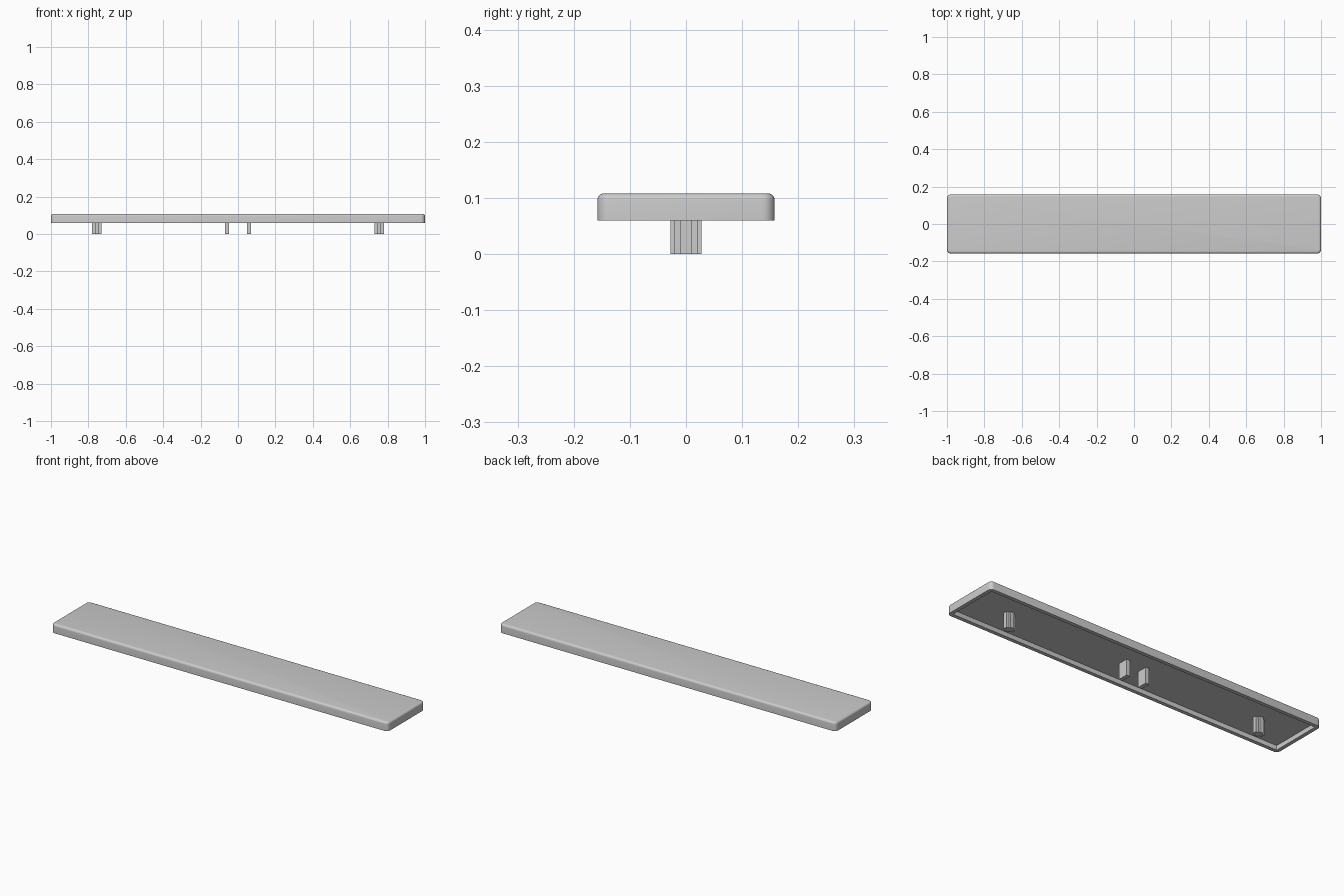
import bpy
import bmesh
from mathutils import Vector

if "Cube" in bpy.data.objects:
    bpy.data.objects.remove(bpy.data.objects["Cube"], do_unlink=True)

LENGTH, WIDTH = 2.0, 0.316
RIM_Z, CEILING_Z, TOP_Z = 0.06, 0.084, 0.108
WALL = 0.02

grey = bpy.data.materials.new("light_grey_plastic")
grey.use_nodes = True
colour = (0.6, 0.6, 0.6, 1)
grey.diffuse_color = colour
grey.node_tree.nodes["Principled BSDF"].inputs["Base Color"].default_value = colour


def finish(name, bm):
    bmesh.ops.recalc_face_normals(bm, faces=bm.faces)
    mesh = bpy.data.meshes.new(name)
    bm.to_mesh(mesh)
    bm.free()
    mesh.materials.append(grey)
    obj = bpy.data.objects.new(name, mesh)
    bpy.context.collection.objects.link(obj)
    return obj


def post(name, x, outline):
    """Upright post from the ground to the cap's ceiling."""
    bm = bmesh.new()
    base = bm.faces.new([bm.verts.new((x + px, py, 0)) for px, py in outline])
    geom = bmesh.ops.extrude_face_region(bm, geom=[base])["geom"]
    bmesh.ops.translate(bm, vec=(0, 0, CEILING_Z),
                        verts=[v for v in geom if isinstance(v, bmesh.types.BMVert)])
    return finish(name, bm)


# Cap: rounded slab with a shallow hollow underneath
bm = bmesh.new()
bmesh.ops.create_cube(bm, size=1)
for v in bm.verts:
    v.co = Vector((v.co.x * LENGTH, v.co.y * WIDTH, TOP_Z if v.co.z > 0 else RIM_Z))
uprights = [e for e in bm.edges if abs(e.verts[0].co.z - e.verts[1].co.z) > 0.01]
bmesh.ops.bevel(bm, geom=uprights, offset=0.022, segments=6, profile=0.5, affect='EDGES')
top_edges = [e for e in bm.edges if all(v.co.z > TOP_Z - 0.001 for v in e.verts)]
bmesh.ops.bevel(bm, geom=top_edges, offset=0.012, segments=5, profile=0.5, affect='EDGES')
bm.normal_update()
under = min(bm.faces, key=lambda f: f.calc_center_median().z)
bmesh.ops.inset_region(bm, faces=[under], thickness=WALL, use_even_offset=True)
geom = bmesh.ops.extrude_face_region(bm, geom=[under])["geom"]
bmesh.ops.translate(bm, vec=(0, 0, CEILING_Z - RIM_Z),
                    verts=[v for v in geom if isinstance(v, bmesh.types.BMVert)])
if under.is_valid:
    bmesh.ops.delete(bm, geom=[under], context='FACES_ONLY')
cap = finish("cap", bm)

# Cross-shaped stabiliser stems and flat middle prongs
a, b, t = 0.026, 0.021, 0.0105
cross = [(a, -t), (a, t), (t, t), (t, b), (-t, b), (-t, t),
         (-a, t), (-a, -t), (-t, -t), (-t, -b), (t, -b), (t, -t)]
w, d = 0.0105, 0.028
flat = [(w, -d), (w, d), (-w, d), (-w, -d)]
for side, sign in (("left", 1), ("right", -1)):
    post(side + "_stem", sign * 0.755, cross)
    post(side + "_prong", sign * 0.058, flat)

# Smooth the rounded edges of the cap
bpy.ops.object.select_all(action='DESELECT')
cap.select_set(True)
bpy.context.view_layer.objects.active = cap
bpy.ops.object.shade_smooth_by_angle(angle=0.6)
